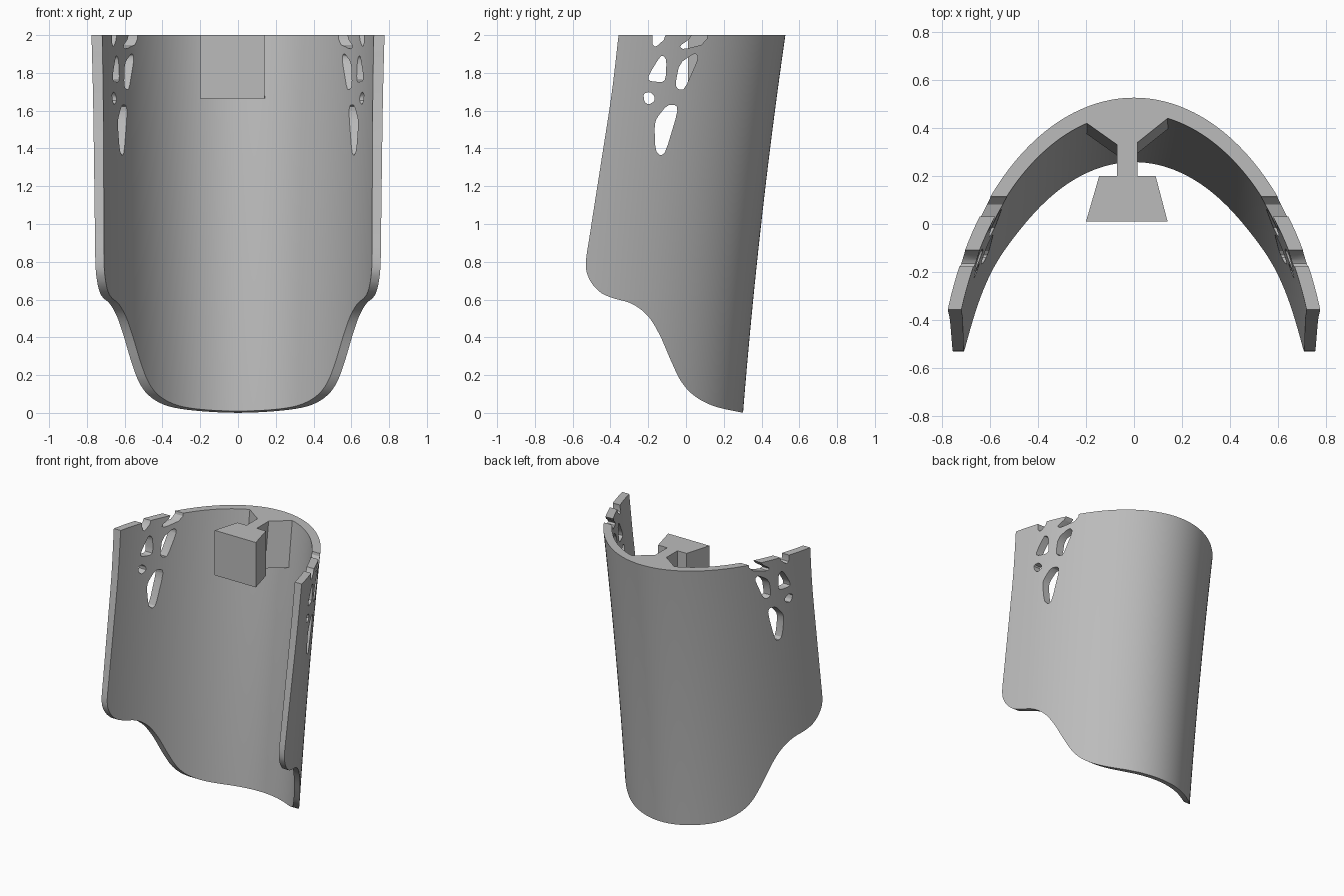
import bpy, bmesh, math
from mathutils import Vector

if "Cube" in bpy.data.objects:
    bpy.data.objects.remove(bpy.data.objects["Cube"])

grey = bpy.data.materials.new("light grey")
grey.diffuse_color = (0.5, 0.5, 0.5, 1)
grey.use_nodes = True
grey.node_tree.nodes["Principled BSDF"].inputs["Base Color"].default_value = grey.diffuse_color


def make(name, verts, faces):
    me = bpy.data.meshes.new(name)
    me.from_pydata(verts, [], faces)
    bm = bmesh.new()
    bm.from_mesh(me)
    bmesh.ops.recalc_face_normals(bm, faces=bm.faces)
    bm.to_mesh(me)
    bm.free()
    me.materials.append(grey)
    ob = bpy.data.objects.new(name, me)
    bpy.context.collection.objects.link(ob)
    return ob


def prism(name, low, high):
    """Solid between two matching rings."""
    n = len(low)
    sides = [(i, (i + 1) % n, n + (i + 1) % n, n + i) for i in range(n)]
    return make(name, low + high, sides + [tuple(range(n)), tuple(range(n, 2 * n))])


def across(name, pts):
    """Side outline (y, z) extruded through the whole width."""
    return prism(name, [(-1.2, y, z) for y, z in pts], [(1.2, y, z) for y, z in pts])


def boolean(ob, tool, op):
    m = ob.modifiers.new(op, 'BOOLEAN')
    m.operation, m.solver, m.object = op, 'EXACT', tool
    bpy.context.view_layer.objects.active = ob
    bpy.ops.object.modifier_apply(modifier=m.name)
    bpy.data.objects.remove(tool)


def spline(pts, steps=6):
    """Smooth curve through the points."""
    p = [Vector(q) for q in pts]
    p = [2 * p[0] - p[1]] + p + [2 * p[-1] - p[-2]]
    out = []
    for i in range(1, len(p) - 2):
        a, b, c, d = p[i - 1:i + 3]
        for k in range(steps):
            t = k / steps
            out.append(0.5 * (2 * b + (c - a) * t + (2 * a - 5 * b + 4 * c - d) * t * t
                              + (3 * b - a - 3 * c + d) * t ** 3))
    return [tuple(q) for q in out + [p[-2]]]


def rounded(pts):
    """One corner-cutting pass."""
    out = []
    for i, a in enumerate(pts):
        a, b = Vector(a), Vector(pts[(i + 1) % len(pts)])
        out += [tuple(a.lerp(b, 0.2)), tuple(a.lerp(b, 0.8))]
    return out


# Curved shell: elliptical arch, leaning back and widening upward
def apex(z):
    return 0.302 + 0.08 * z + 0.016 * z * z


N, ROWS = 96, 22
verts, faces = [], []
for r in range(ROWS + 1):
    z = -0.1 + 2.2 * r / ROWS
    a, b, t = 0.775 + 0.022 * z, 1.3, 0.045 + 0.01 * z
    for sign, rx, ry in ((1, a, b), (-1, a - 0.85 * t, b - t)):
        for i in range(N + 1):
            th = sign * 1.5 * (2 * i / N - 1)
            verts.append((rx * math.sin(th), apex(z) - b + ry * math.cos(th), z))
W = 2 * (N + 1)
for r in range(ROWS):
    for i in range(W):
        j = (i + 1) % W
        faces.append((r * W + i, r * W + j, (r + 1) * W + j, (r + 1) * W + i))
for r in (0, ROWS):
    for i in range(N):
        faces.append(tuple(r * W + k for k in (i, i + 1, W - 2 - i, W - 1 - i)))
shell = make("shell", verts, faces)

# Side openings and top notches, cut through both walls
openings = [
    [(-.10, 1.63), (-.05, 1.63), (-.045, 1.59), (-.108, 1.38), (-.135, 1.36),
     (-.162, 1.39), (-.167, 1.52), (-.156, 1.56)],
    [(-.225, 1.69), (-.19, 1.70), (-.165, 1.675), (-.167, 1.65), (-.2, 1.63), (-.222, 1.65)],
    [(-.197, 1.79), (-.135, 1.89), (-.117, 1.89), (-.103, 1.865), (-.108, 1.765),
     (-.13, 1.75), (-.2, 1.758)],
    [(-.035, 1.85), (.045, 1.905), (.062, 1.89), (.058, 1.86), (-.008, 1.712),
     (-.04, 1.712), (-.057, 1.735)],
    [(-.17, 2.08), (-.107, 2.08), (-.107, 1.985), (-.16, 1.935), (-.18, 1.955)],
    [(.06, 2.08), (.13, 2.08), (.105, 1.955), (-.012, 1.924), (-.037, 1.94), (.028, 1.985)],
]
for pts in openings:
    boolean(shell, across("opening_cutter", rounded(pts)), 'DIFFERENCE')

# Dovetail connector: block, neck and wedge that follows the wall's lean
block = [(-.2, .01), (.14, .01), (.09, .2), (.015, .2), (.015, .34), (.14, .44), (.165, .46),
         (.07, .485), (-.1, .485), (-.215, .435), (-.19, .415), (-.07, .33), (-.07, .2), (-.145, .2)]


def ring(z):
    return [(x, y - (0.135 * (2 - z) if y > 0.25 else 0), z) for x, y in block]


boolean(shell, prism("connector", ring(1.665), ring(2.1)), 'UNION')

# Trim to the side outline: straight top, sweeping front and lower edge
front = [(-.357, 2), (-.394, 1.687), (-.447, 1.342), (-.505, .97), (-.53, .79), (-.51, .705),
         (-.458, .642), (-.394, .61), (-.288, .578), (-.204, .515), (-.14, .414), (-.077, .27),
         (-.024, .164), (.045, .09), (.15, .035), (.305, 0)]
boolean(shell, across("outline_cutter", spline(front) + [(.8, 0), (.8, 2)]), 'INTERSECT')

bpy.ops.object.select_all(action='DESELECT')
shell.select_set(True)
bpy.context.view_layer.objects.active = shell
bpy.ops.object.shade_smooth_by_angle(angle=math.radians(30))
